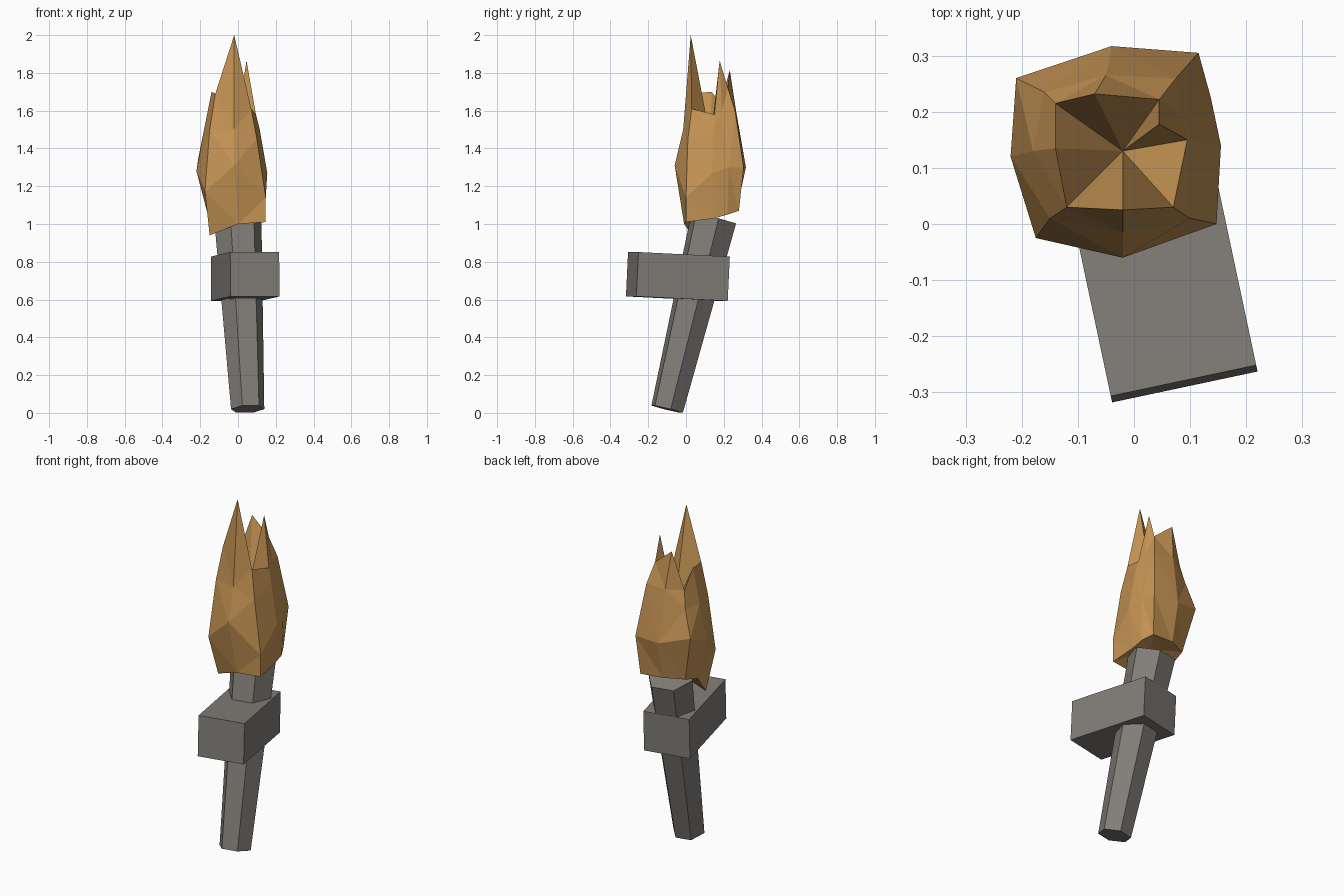
import bpy, bmesh, math
from mathutils import Vector, Matrix

if "Cube" in bpy.data.objects:
    bpy.data.objects.remove(bpy.data.objects["Cube"])

def material(name, color):
    m = bpy.data.materials.new(name)
    m.diffuse_color = (*color, 1)
    m.use_nodes = True
    m.node_tree.nodes["Principled BSDF"].inputs["Base Color"].default_value = m.diffuse_color
    return m

iron = material("grey iron", (0.222, 0.207, 0.188))
amber = material("amber flame", (0.56, 0.295, 0.088))

def add_object(name, bm, mat):
    bmesh.ops.recalc_face_normals(bm, faces=bm.faces)
    me = bpy.data.meshes.new(name)
    bm.to_mesh(me)
    bm.free()
    me.materials.append(mat)
    ob = bpy.data.objects.new(name, me)
    bpy.context.collection.objects.link(ob)
    return ob

YAW = Matrix.Rotation(math.radians(12), 4, 'Z')

# Handle: tapered six-sided shaft leaning backwards
bottom, top = Vector((0.05, -0.10, 0.02)), Vector((0.0, 0.147, 1.03))
lean = Matrix.Rotation(-math.radians(14), 4, 'X')
bm = bmesh.new()
bmesh.ops.create_cone(bm, cap_ends=True, segments=6, radius1=0.09, radius2=0.128,
                      depth=(top - bottom).length,
                      matrix=Matrix.Rotation(math.radians(30), 4, 'Z'))
# put a corner on the local x axis
if not any(abs(v.co.y) < 1e-4 for v in bm.verts):
    bmesh.ops.rotate(bm, verts=bm.verts, matrix=Matrix.Rotation(math.radians(30), 3, 'Z'))
bmesh.ops.transform(bm, verts=bm.verts,
                    matrix=Matrix.Translation((bottom + top) / 2) @ YAW @ lean)
add_object("handle", bm, iron)

# Bracket: block around the handle
bm = bmesh.new()
bmesh.ops.create_cube(bm, size=1, matrix=Matrix.Translation((0.038, -0.043, 0.722)) @ YAW
                      @ Matrix.Rotation(-math.radians(2.8), 4, 'X')
                      @ Matrix.Diagonal((0.265, 0.495, 0.235, 1)))
add_object("wall_bracket", bm, iron)

# Flame: faceted columns (base, belly, shoulder, tip) around a hollow
columns = [
    [(0.0, -0.01, 1.0), (-0.02, -0.06, 1.31), (-0.02, -0.015, 1.5), (-0.02, 0.025, 2.0)],
    [(0.145, 0.0, 1.01), (0.147, 0.0, 1.14), (0.10, 0.01, 1.45), (0.07, 0.03, 1.61)],
    [(0.135, 0.15, 1.03), (0.155, 0.14, 1.27), (0.115, 0.145, 1.5), (0.095, 0.15, 1.58)],
    [(0.13, 0.22, 1.05), (0.137, 0.225, 1.3), (0.085, 0.19, 1.6), (0.045, 0.178, 1.865)],
    [(0.10, 0.28, 1.07), (0.115, 0.305, 1.3), (0.075, 0.26, 1.6), (0.045, 0.222, 1.72)],
    [(-0.04, 0.27, 1.08), (-0.04, 0.317, 1.3), (-0.05, 0.265, 1.6), (-0.07, 0.232, 1.815)],
    [(-0.15, 0.22, 1.08), (-0.21, 0.26, 1.35), (-0.16, 0.235, 1.5), (-0.14, 0.215, 1.6)],
    [(-0.16, 0.12, 1.05), (-0.22, 0.12, 1.28), (-0.18, 0.13, 1.5), (-0.14, 0.135, 1.7)],
    [(-0.15, 0.03, 0.94), (-0.175, -0.025, 1.17), (-0.15, 0.01, 1.5), (-0.12, 0.03, 1.69)],
]
bm = bmesh.new()
cols = [[bm.verts.new(p) for p in c] for c in columns]
floor = bm.verts.new((-0.02, 0.13, 1.45))
under = bm.verts.new((0.0, 0.14, 1.08))
for i, a in enumerate(cols):
    b = cols[(i + 1) % len(cols)]
    for k in range(3):
        bm.faces.new((a[k], b[k], b[k + 1], a[k + 1]))
    bm.faces.new((a[3], b[3], floor))
    bm.faces.new((b[0], a[0], under))
bmesh.ops.triangulate(bm, faces=bm.faces)
add_object("flame", bm, amber)
